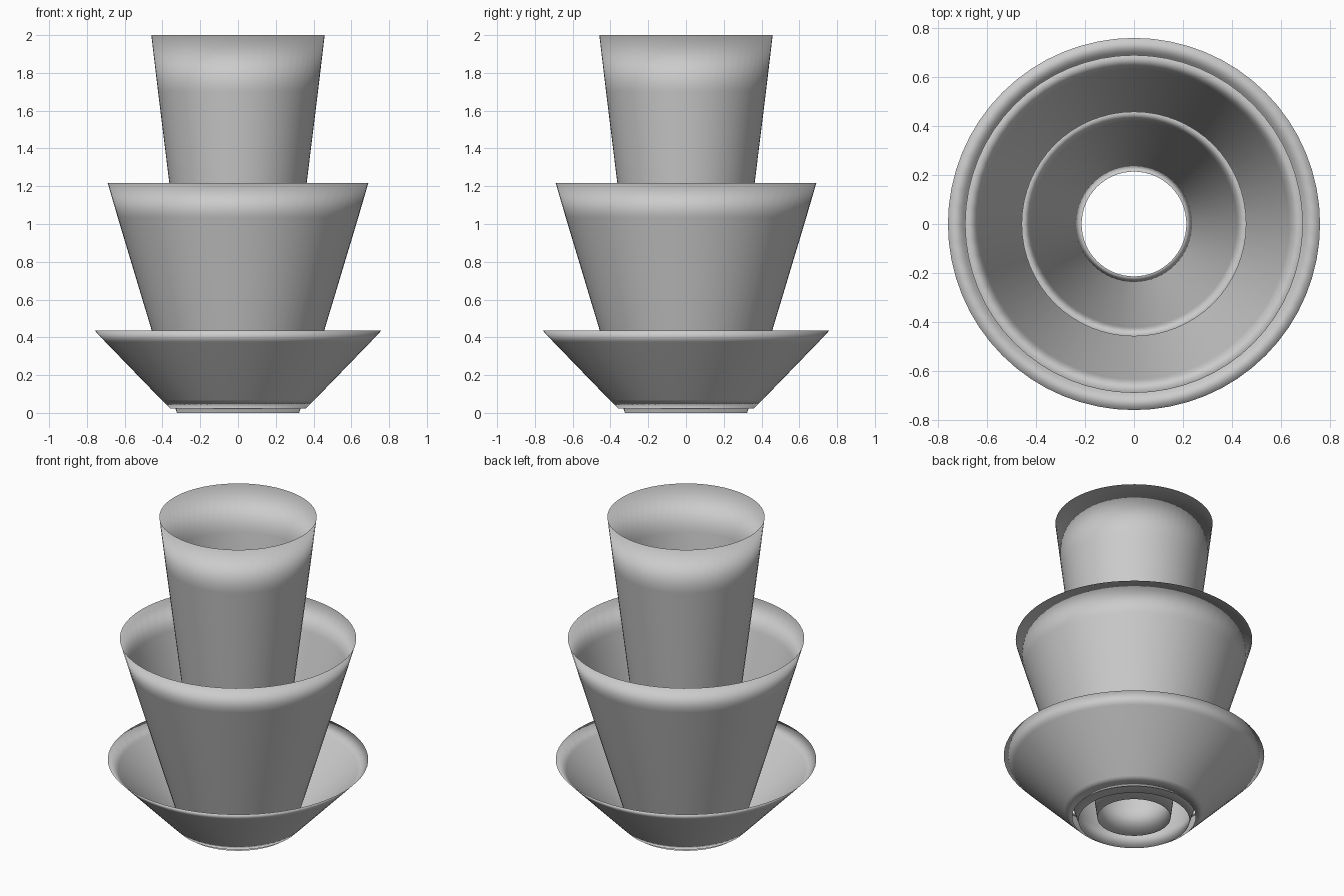
import bpy, bmesh
from math import sin, cos, pi

if "Cube" in bpy.data.objects:
    bpy.data.objects.remove(bpy.data.objects["Cube"])

SIDES = 64
HALF_WALL = 0.0015   # paper-thin shells


def cone_shell(name, r0, z0, r1, z1):
    """Open thin conical shell, its two skins meeting in sharp rims."""
    def point(t, offset):
        return (r0 + (r1 - r0) * t + offset, z0 + (z1 - z0) * t)

    # closed profile: up the outside, down the inside
    profile = [point(0, 0), point(0.11, HALF_WALL), point(0.85, HALF_WALL),
               point(1, 0), point(0.85, -HALF_WALL), point(0.11, -HALF_WALL)]
    bm = bmesh.new()
    rings = []
    for i in range(SIDES):
        a = 2 * pi * i / SIDES
        rings.append([bm.verts.new((r * cos(a), r * sin(a), z)) for r, z in profile])
    n = len(profile)
    for i in range(SIDES):
        a, b = rings[i], rings[(i + 1) % SIDES]
        for j in range(n):
            k = (j + 1) % n
            bm.faces.new((a[j], b[j], b[k], a[k])).smooth = True
    bmesh.ops.recalc_face_normals(bm, faces=bm.faces)
    mesh = bpy.data.meshes.new(name)
    bm.to_mesh(mesh)
    bm.free()
    obj = bpy.data.objects.new(name, mesh)
    bpy.context.collection.objects.link(obj)
    return obj


# Three nested flared cones, open at both ends
cone_shell("inner_cone", 0.214, 0.02, 0.459, 2.0)
cone_shell("middle_cone", 0.324, 0.0, 0.69, 1.217)
cone_shell("outer_cone", 0.36, 0.024, 0.76, 0.437)
